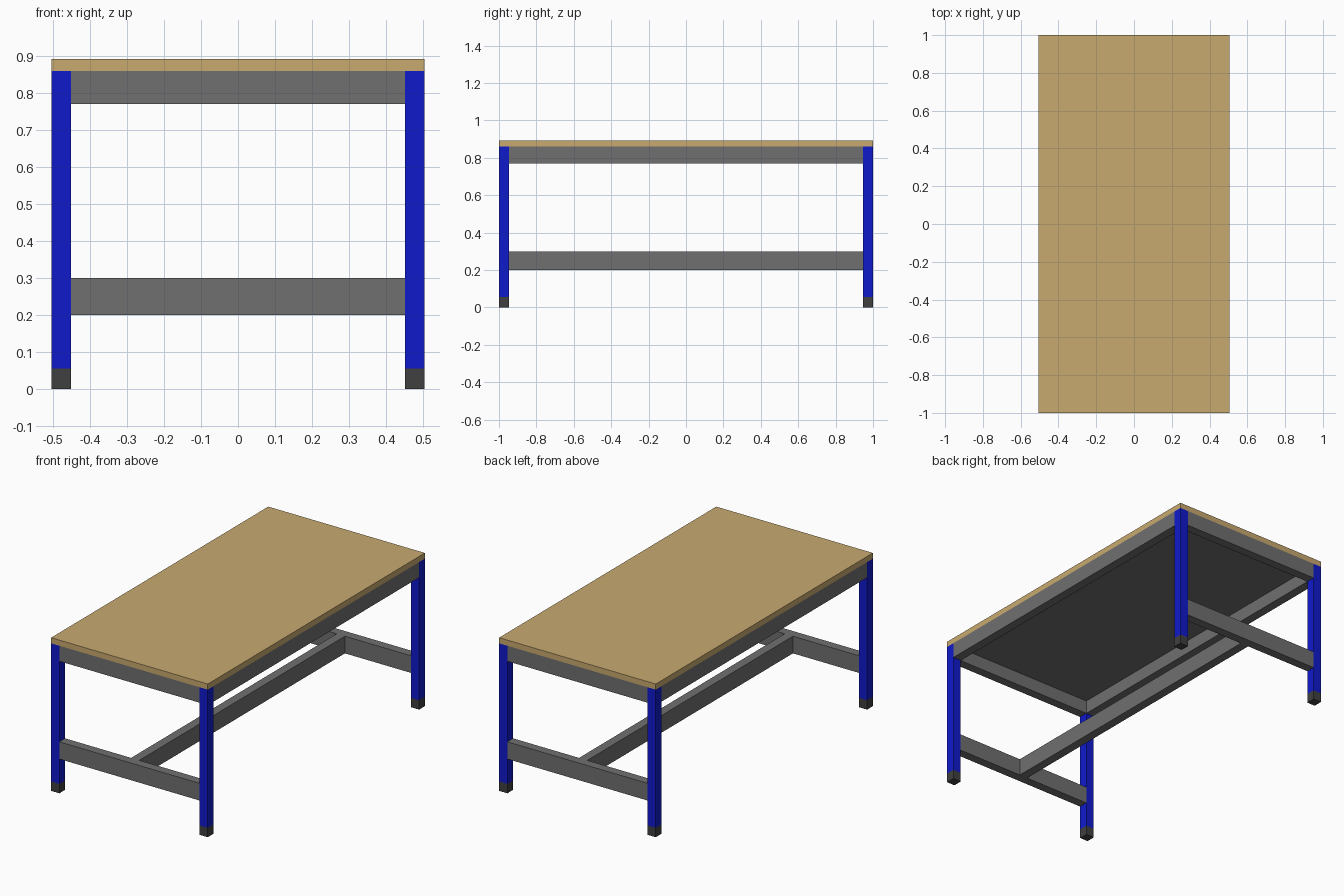
import bpy
import bmesh
from mathutils import Matrix, Vector

if "Cube" in bpy.data.objects:
    bpy.data.objects.remove(bpy.data.objects["Cube"])


def material(name, rgb):
    m = bpy.data.materials.new(name)
    m.diffuse_color = (*rgb, 1)
    m.use_nodes = True
    m.node_tree.nodes["Principled BSDF"].inputs["Base Color"].default_value = m.diffuse_color
    return m


wood = material("wood", (0.58, 0.40, 0.16))
blue = material("blue_paint", (0.005, 0.01, 0.6))
steel = material("grey_steel", (0.16, 0.16, 0.16))
rubber = material("dark_rubber", (0.05, 0.05, 0.05))


def box(name, lo, hi, mat):
    """Axis-aligned box between two opposite corners."""
    lo, hi = Vector(lo), Vector(hi)
    bm = bmesh.new()
    size = hi - lo
    bmesh.ops.create_cube(bm, size=1, matrix=Matrix.Diagonal((*size, 1)))
    mesh = bpy.data.meshes.new(name)
    bm.to_mesh(mesh)
    bm.free()
    mesh.materials.append(mat)
    obj = bpy.data.objects.new(name, mesh)
    obj.location = (lo + hi) / 2
    bpy.context.collection.objects.link(obj)
    return obj


W, L = 0.505, 1.0            # half width, half length
T = 0.053                    # tube thickness
TOP, UNDER, FOOT = 0.893, 0.86, 0.055
IX, IY = W - T, L - T        # inner faces of the legs

# Worktop and the grey panel beneath it
box("worktop", (-W, -L, UNDER), (W, L, TOP), wood)
box("under_panel", (-IX, -IY, UNDER - 0.012), (IX, IY, UNDER), steel)

# Four legs with feet
for sx, nx in ((-1, "left"), (1, "right")):
    for sy, ny in ((-1, "front"), (1, "back")):
        x0, x1 = sorted((sx * IX, sx * W))
        y0, y1 = sorted((sy * IY, sy * L))
        box(f"{ny}_{nx}_leg", (x0, y0, FOOT), (x1, y1, UNDER), blue)
        box(f"{ny}_{nx}_foot", (x0, y0, 0), (x1, y1, FOOT), rubber)

# Side aprons
for s, n in ((-1, "left"), (1, "right")):
    x0, x1 = sorted((s * IX, s * W))
    box(f"{n}_apron", (x0, -IY, 0.77), (x1, IY, UNDER), steel)

# End aprons and low end stretchers
for s, n in ((-1, "front"), (1, "back")):
    y0, y1 = sorted((s * IY, s * L))
    box(f"{n}_apron", (-IX, y0, 0.77), (IX, y1, UNDER), steel)
    box(f"{n}_stretcher", (-IX, y0, 0.20), (IX, y1, 0.30), steel)

# Long central stretcher joining the two ends
box("centre_stretcher", (-T / 2, -IY, 0.20), (T / 2, IY, 0.30), steel)
